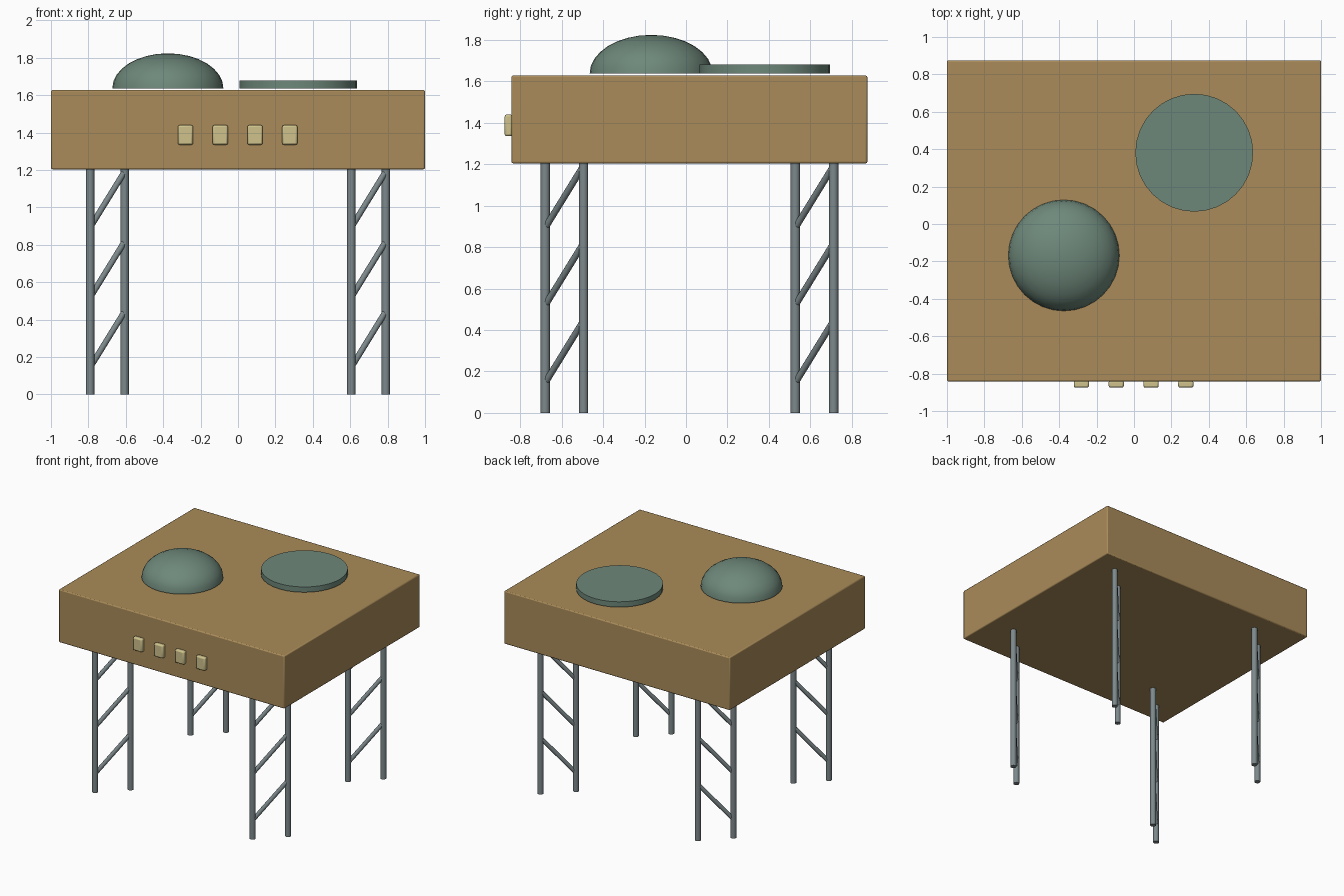
import bpy, math
from mathutils import Vector

if "Cube" in bpy.data.objects:
    bpy.data.objects.remove(bpy.data.objects["Cube"])


def material(name, rgb):
    m = bpy.data.materials.new(name)
    m.diffuse_color = (*rgb, 1)
    m.use_nodes = True
    m.node_tree.nodes["Principled BSDF"].inputs["Base Color"].default_value = m.diffuse_color
    return m


BROWN = material("tan_brown", (0.40, 0.26, 0.10))
GREEN = material("grey_green", (0.155, 0.245, 0.195))
CREAM = material("cream", (0.62, 0.54, 0.26))
STEEL = material("steel_grey", (0.205, 0.25, 0.26))


def finish(name, mat):
    ob = bpy.context.object
    ob.name = name
    ob.data.materials.append(mat)
    bpy.ops.object.shade_smooth_by_angle(angle=math.radians(35))
    return ob


def box(name, lo, hi, mat, bevel):
    lo, hi = Vector(lo), Vector(hi)
    bpy.ops.mesh.primitive_cube_add(size=1, location=(lo + hi) / 2)
    bpy.context.object.scale = hi - lo
    bpy.ops.object.transform_apply(location=False, rotation=False, scale=True)
    ob = finish(name, mat)
    mod = ob.modifiers.new("bevel", 'BEVEL')
    mod.width, mod.segments = bevel, 2
    return ob


def rod(name, a, b, radius, mat, sides=16):
    a, b = Vector(a), Vector(b)
    d = b - a
    bpy.ops.mesh.primitive_cylinder_add(vertices=sides, radius=radius, depth=d.length,
                                        location=(a + b) / 2,
                                        rotation=d.to_track_quat('Z', 'Y').to_euler())
    return finish(name, mat)


# Cabinet and front buttons
box("cabinet", (-1, -0.842, 1.204), (1, 0.875, 1.628), BROWN, 0.008)
for i in range(4):
    x = -0.281 + 0.186 * i
    box(f"button_{i + 1}", (x - 0.041, -0.875, 1.335), (x + 0.041, -0.838, 1.44), CREAM, 0.01)

# Dome: upper half of a flattened sphere with a closed base
bpy.ops.mesh.primitive_uv_sphere_add(segments=32, ring_count=16, radius=1,
                                     location=(-0.375, -0.168, 1.637))
dome = bpy.context.object
import bmesh
bm = bmesh.new()
bm.from_mesh(dome.data)
bmesh.ops.delete(bm, geom=[v for v in bm.verts if v.co.z < -0.01], context='VERTS')
bmesh.ops.holes_fill(bm, edges=[e for e in bm.edges if e.is_boundary], sides=0)
bmesh.ops.recalc_face_normals(bm, faces=bm.faces)
bm.to_mesh(dome.data)
bm.free()
dome.scale = (0.297, 0.297, 0.187)
bpy.ops.object.transform_apply(location=False, rotation=False, scale=True)
finish("dome", GREEN)

# Flat round plate
rod("round_plate", (0.322, 0.381, 1.637), (0.322, 0.381, 1.68), 0.315, GREEN, 32)

# Four ladder legs: two posts set diagonally, joined by sloping struts
for lx, x in (("left", -0.698), ("right", 0.698)):
    for ly, y in (("front", -0.587), ("back", 0.62)):
        leg = f"{ly}_{lx}"
        low, high = (x - 0.0925, y - 0.0925), (x + 0.0925, y + 0.0925)
        rod(f"{leg}_outer_post", (*low, 0), (*low, 1.21), 0.0225, STEEL)
        rod(f"{leg}_inner_post", (*high, 0), (*high, 1.21), 0.0225, STEEL)
        for k in range(3):
            z = 0.145 + 0.374 * k
            rod(f"{leg}_strut_{k + 1}", (*low, z), (*high, z + 0.3), 0.016, STEEL, 12)
